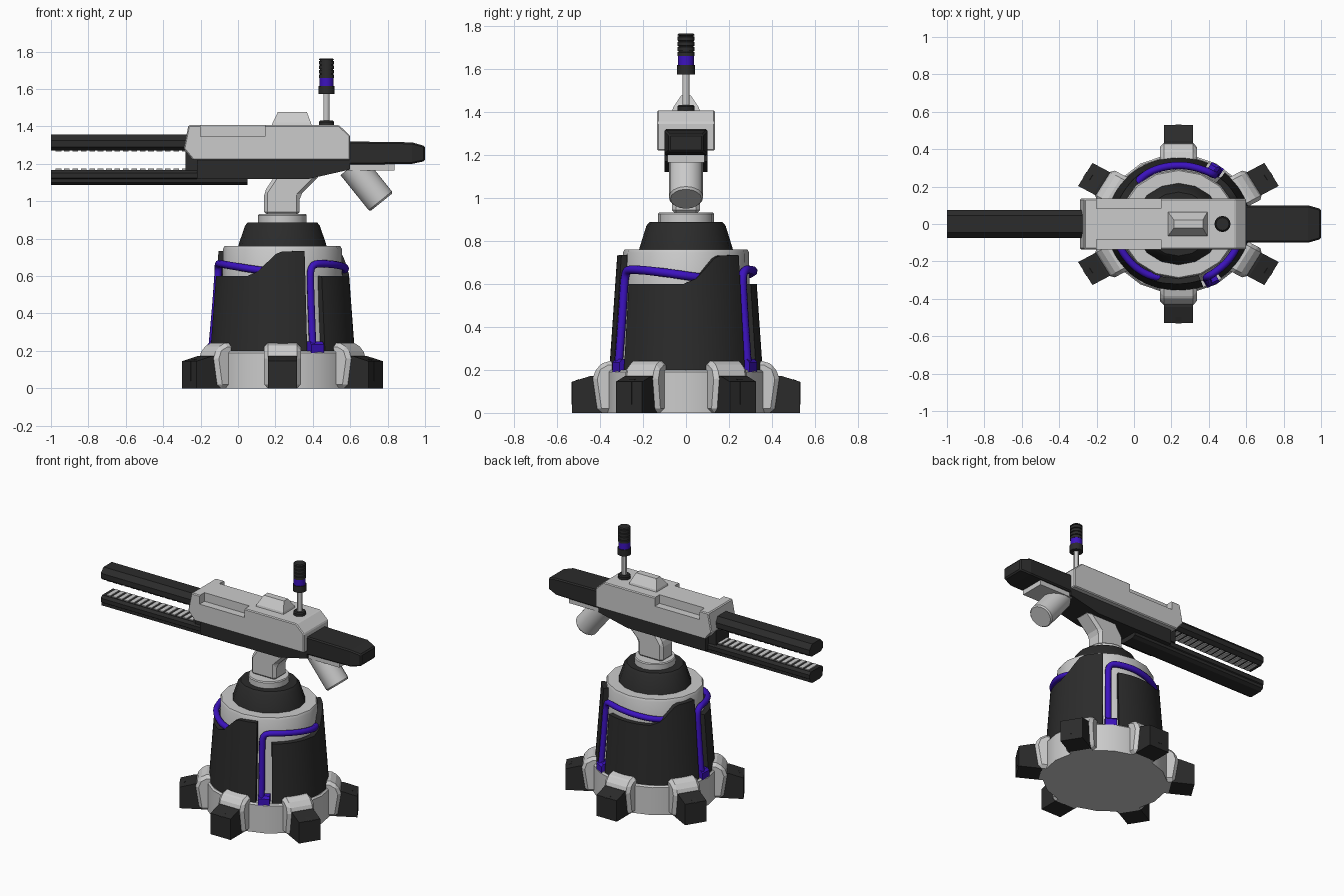
import bpy, bmesh
from math import sin, cos, radians, pi
from mathutils import Vector

if "Cube" in bpy.data.objects:
    bpy.data.objects.remove(bpy.data.objects["Cube"])

CX, SY = 0.2375, 0.922      # base centre and its slight squash in y


def material(name, rgb):
    m = bpy.data.materials.new(name)
    m.diffuse_color = (*rgb, 1)
    m.use_nodes = True
    m.node_tree.nodes["Principled BSDF"].inputs["Base Color"].default_value = m.diffuse_color
    return m


DARK = material("dark_metal", (0.024, 0.024, 0.024))
PURPLE = material("purple", (0.045, 0.006, 0.52))


def loft(name, sections, mat=None, bevel=0, smooth=True):
    """Skin a row of equal-length closed cross-sections and cap both ends."""
    bm = bmesh.new()
    rows = [[bm.verts.new(p) for p in s] for s in sections]
    n = len(rows[0])
    for a, b in zip(rows, rows[1:]):
        for i in range(n):
            bm.faces.new((a[i], a[(i + 1) % n], b[(i + 1) % n], b[i]))
    bm.faces.new(rows[0])
    bm.faces.new(rows[-1])
    bmesh.ops.recalc_face_normals(bm, faces=bm.faces)
    me = bpy.data.meshes.new(name)
    bm.to_mesh(me)
    bm.free()
    ob = bpy.data.objects.new(name, me)
    bpy.context.collection.objects.link(ob)
    if mat:
        me.materials.append(mat)
    if bevel:
        mod = ob.modifiers.new("bevel", "BEVEL")
        mod.width, mod.segments = bevel, 1
    if smooth:
        bpy.ops.object.select_all(action='DESELECT')
        bpy.context.view_layer.objects.active = ob
        ob.select_set(True)
        bpy.ops.object.shade_smooth_by_angle(angle=radians(30))
    return ob


def polar(deg, r, z):
    return (CX + r * cos(radians(deg)), SY * r * sin(radians(deg)), z)


def lathe(name, profile, mat=None, n=16, x=CX, sy=1.0):
    return loft(name, [[(x + r * cos(2 * pi * i / n), sy * r * sin(2 * pi * i / n), z)
                        for i in range(n)] for r, z in profile], mat)


def side_prism(name, pts, half, mat=None, bevel=0):
    """Side-view (x, z) outline extruded across y."""
    return loft(name, [[(x, y, z) for x, z in pts] for y in (-half, half)], mat, bevel, False)


def bar(name, pts, x0, x1, mat=None):
    """Half (y, z) section mirrored in y and run along x."""
    sec = pts + [(-y, z) for y, z in reversed(pts)]
    return loft(name, [[(x, y, z) for y, z in sec] for x in (x0, x1)], mat, 0, False)


def box(name, x0, x1, half, z0, z1, mat=None, bevel=0):
    return side_prism(name, [(x0, z0), (x1, z0), (x1, z1), (x0, z1)], half, mat, bevel)


# Pedestal: ring, tapered core, dark cap, collar
lathe("base_ring", [(0.405, 0), (0.405, 0.19), (0.395, 0.2)], n=18, sy=SY)
lathe("pedestal_core", [(0.355, 0.19), (0.32, 0.6), (0.318, 0.745), (0.31, 0.76)], sy=SY)
lathe("pedestal_cap", [(0.238, 0.755), (0.232, 0.775), (0.2, 0.87), (0.185, 0.887)], DARK, sy=SY)
lathe("neck_collar", [(0.13, 0.88), (0.13, 0.925), (0.125, 0.932)], n=16)


# Six clamps with dark feet
def radial_prism(name, deg, pts, half, mat=None, bevel=0):
    a = radians(deg)
    return loft(name, [[(CX + r * cos(a) - t * sin(a), SY * (r * sin(a) + t * cos(a)), z)
                        for r, z in pts] for t in (-half, half)], mat, bevel, False)


CLAMP = [(0.32, 0), (0.445, 0), (0.47, 0.16), (0.45, 0.215), (0.40, 0.242), (0.32, 0.242)]
for k in range(6):
    deg = 30 + 60 * k
    radial_prism(f"clamp_{k}", deg, CLAMP, 0.098, None, 0.02)
    foot = radial_prism(f"foot_{k}", deg,
                        [(0.42, 0), (0.575, 0), (0.575, 0.145), (0.48, 0.172), (0.42, 0.172)],
                        0.077, DARK)
    radial_prism(f"foot_rib_{k}", deg,
                 [(0.57, 0.04), (0.577, 0.04), (0.577, 0.143), (0.54, 0.157), (0.53, 0.15)],
                 0.016, DARK)

# Three armour shells with stepped tops, and a pipe in each gap
STEP = [(0, 0.6), (0.5, 0.6), (0.6, 0.625), (0.77, 0.73), (1, 0.735)]


def shell_top(t):
    for (t0, z0), (t1, z1) in zip(STEP, STEP[1:]):
        if t <= t1:
            return z0 + (z1 - z0) * (t - t0) / (t1 - t0)
    return STEP[-1][1]


def shell_r(z):
    return 0.387 - 0.075 * (z - 0.2)


PIPE = [(-64.5, 0.378, 0.21), (-64.5, 0.36, 0.4), (-64.5, 0.347, 0.58), (-64, 0.343, 0.635),
        (-61, 0.342, 0.66), (-56, 0.342, 0.667), (-45, 0.341, 0.665), (-35, 0.341, 0.662),
        (-25, 0.34, 0.656), (-15, 0.34, 0.65), (-5, 0.339, 0.642), (5, 0.336, 0.634), (14, 0.325, 0.628)]
for k in range(3):
    turn = 120 * k
    secs = []
    for i in range(21):
        t = i / 20
        d, zt = turn - 54 + 104 * t, shell_top(t)
        ro, rt = shell_r(0.19), shell_r(zt)
        secs.append([polar(d, ro, 0.19), polar(d, rt, zt),
                     polar(d, rt - 0.035, zt), polar(d, ro - 0.045, 0.19)])
    loft(f"armour_shell_{k}", secs, DARK)

    cu = bpy.data.curves.new(f"pipe_{k}", 'CURVE')
    cu.dimensions, cu.bevel_depth, cu.bevel_resolution = '3D', 0.02, 2
    cu.use_fill_caps = True
    sp = cu.splines.new('NURBS')
    sp.points.add(len(PIPE) - 1)
    for p, (d, r, z) in zip(sp.points, PIPE):
        p.co = (*polar(d + turn, r, z), 1)
    sp.order_u, sp.use_endpoint_u, sp.resolution_u = 3, True, 3
    cu.materials.append(PURPLE)
    pipe = bpy.data.objects.new(f"pipe_{k}", cu)
    bpy.context.collection.objects.link(pipe)
    bpy.ops.object.select_all(action='DESELECT')
    bpy.context.view_layer.objects.active = pipe
    pipe.select_set(True)
    bpy.ops.object.convert(target='MESH')
    radial_prism(f"pipe_socket_{k}", turn - 62,
                 [(0.33, 0.19), (0.4, 0.19), (0.4, 0.235), (0.385, 0.25), (0.33, 0.25)], 0.038, PURPLE)

# Neck arm leaning back into the gun
side_prism("neck", [(0.14, 0.925), (0.33, 0.925), (0.33, 1.03), (0.44, 1.14), (0.2, 1.14), (0.14, 1.05)],
           0.065, None, 0.018)

# Gun body with a notch cut along each upper edge
body = side_prism("gun_body", [(-0.24, 1.22), (0.6, 1.22), (0.6, 1.35), (0.54, 1.407),
                               (-0.265, 1.407), (-0.29, 1.28)], 0.135, None, 0.006)
for s in (-1, 1):
    cutter = box("notch_cutter", -0.2, 0.145, 0.04, 1.347, 1.45)
    cutter.location.y = s * 0.122
    cutter.hide_render = True
    mod = body.modifiers.new("notch", "BOOLEAN")
    mod.operation, mod.object, mod.solver = 'DIFFERENCE', cutter, 'EXACT'
    bpy.context.view_layer.objects.active = body
    for m in list(body.modifiers):
        bpy.ops.object.modifier_apply(modifier=m.name)
    bpy.data.objects.remove(cutter)

# Dark lower housing and muzzle block
side_prism("lower_housing", [(-0.22, 1.12), (0.38, 1.12), (0.6, 1.17), (0.6, 1.225), (-0.22, 1.225)],
           0.1, DARK)
box("muzzle_block", -0.28, -0.2, 0.07, 1.165, 1.28, DARK)

# Tapered dark tail, plate and slanted cylinder below it
loft("tail", [[(x, -h, z0), (x, h, z0), (x, h, z1), (x, -h, z1)] for x, h, z0, z1 in
              ((0.58, 0.1, 1.195, 1.32), (0.93, 0.1, 1.2, 1.315), (1.0, 0.08, 1.215, 1.295))],
     DARK, 0.008, False)
side_prism("tail_plate", [(0.5, 1.165), (0.838, 1.165), (0.838, 1.2), (0.5, 1.2)], 0.085)
top, end = Vector((0.61, 0, 1.19)), Vector((0.767, 0, 0.995))
axis = (end - top).normalized()
side = Vector((-axis.z, 0, axis.x))
loft("slanted_cylinder", [[c + r * (side * cos(pi * i / 8) + Vector((0, sin(pi * i / 8), 0)))
                           for i in range(16)]
                          for c, r in ((top, 0.08), (end - axis * 0.01, 0.08), (end, 0.072))])

# Twin rails with grey slats facing the gap
bar("upper_rail", [(0.05, 1.272), (0.075, 1.29), (0.075, 1.325), (0.045, 1.357)], -1, -0.25, DARK)
bar("lower_rail", [(0.06, 1.115), (0.075, 1.125), (0.075, 1.152), (0.058, 1.168)], -1, -0.2, DARK)
bar("rail_keel", [(0.045, 1.087), (0.068, 1.1), (0.068, 1.122)], -1, 0.05, DARK)
for i in range(16):
    x = -0.975 + 0.045 * i
    box(f"lower_slat_{i}", x, x + 0.03, 0.05, 1.16, 1.174)
    box(f"upper_slat_{i}", x, x + 0.03, 0.045, 1.266, 1.28)

# Wedge sight on top
loft("top_sight", [[(x0, -h, z), (x1, -h, z), (x1, h, z), (x0, h, z)] for x0, x1, h, z in
                   ((0.18, 0.395, 0.065, 1.4), (0.185, 0.39, 0.06, 1.42), (0.213, 0.368, 0.022, 1.477))],
     None, 0, False)

# Antenna: foot, rod, holder, glowing band, ribbed head
AX = 0.473
lathe("antenna_foot", [(0.04, 1.4), (0.04, 1.425), (0.034, 1.432)], DARK, x=AX)
lathe("antenna_rod", [(0.017, 1.42), (0.017, 1.58)], None, 12, AX)
lathe("antenna_holder", [(0.043, 1.573), (0.043, 1.617)], DARK, x=AX)
lathe("antenna_band", [(0.038, 1.61), (0.038, 1.665)], PURPLE, x=AX)
ribs = [(0.04, 1.66)]
for i in range(4):
    z = 1.66 + 0.024 * i
    ribs += [(0.04, z + 0.017), (0.034, z + 0.019), (0.034, z + 0.022), (0.04, z + 0.024)]
lathe("antenna_head", ribs + [(0.04, 1.758), (0.034, 1.764)], DARK, x=AX)
